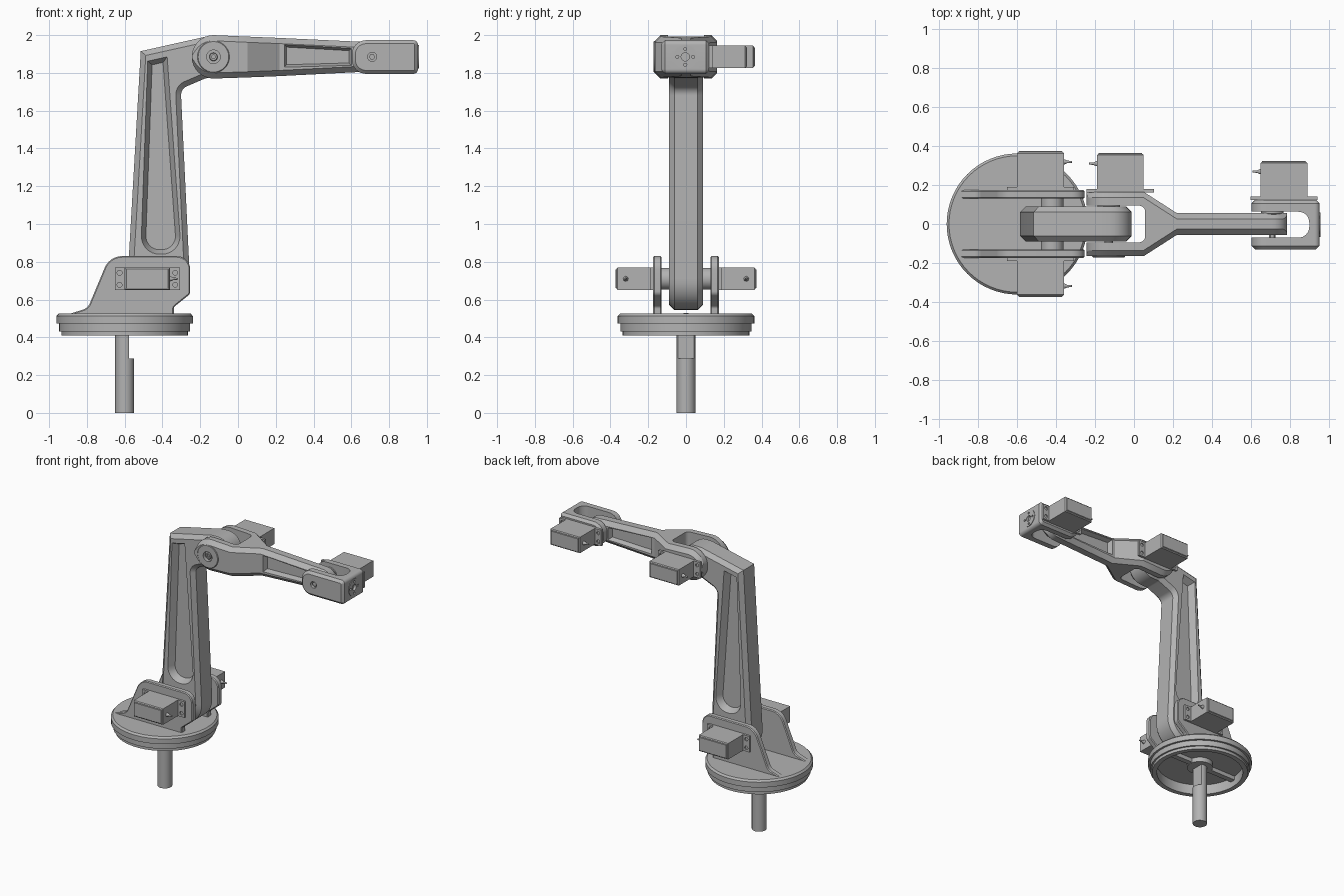
import bpy, bmesh, math
from mathutils import Vector, Matrix

if "Cube" in bpy.data.objects:
    bpy.data.objects.remove(bpy.data.objects["Cube"])

grey = bpy.data.materials.new("light grey")
grey.use_nodes = True
COLOUR = (0.45, 0.45, 0.45, 1)
grey.diffuse_color = COLOUR
grey.node_tree.nodes["Principled BSDF"].inputs["Base Color"].default_value = COLOUR

parts = []
PLACE = {"x": lambda a, b, l: (l, a, b),
         "y": lambda a, b, l: (a, l, b),
         "z": lambda a, b, l: (a, b, l)}


def loft(name, rings, axis="y"):
    """Skin a stack of equal-sized 2D rings [(profile, level)] and cap the ends."""
    bm = bmesh.new()
    rows = [[bm.verts.new(PLACE[axis](p[0], p[1], level)) for p in prof] for prof, level in rings]
    n = len(rows[0])
    for low, high in zip(rows, rows[1:]):
        for i in range(n):
            j = (i + 1) % n
            bm.faces.new((low[i], low[j], high[j], high[i]))
    bm.faces.new(rows[0])
    bm.faces.new(rows[-1])
    bmesh.ops.recalc_face_normals(bm, faces=bm.faces)
    mesh = bpy.data.meshes.new(name)
    bm.to_mesh(mesh)
    bm.free()
    mesh.materials.append(grey)
    obj = bpy.data.objects.new(name, mesh)
    bpy.context.scene.collection.objects.link(obj)
    parts.append(obj)
    return obj


def rounded(corners, seg=8):
    """Counter-clockwise polygon of (a, b, radius) with rounded corners."""
    out = []
    for i, (a, b, r) in enumerate(corners):
        p = Vector((a, b))
        if r == 0:
            out.append(p)
            continue
        d1 = (Vector(corners[i - 1][:2]) - p).normalized()
        d2 = (Vector(corners[(i + 1) % len(corners)][:2]) - p).normalized()
        ang = d1.angle(d2)
        t = r / math.tan(ang / 2)
        c = p + (d1 + d2).normalized() * r / math.sin(ang / 2)
        s, e = p + d1 * t - c, p + d2 * t - c
        turn = math.copysign(math.pi - ang, s.x * e.y - s.y * e.x)
        out += [c + Matrix.Rotation(turn * k / seg, 2) @ s for k in range(seg + 1)]
    return out


def inset(prof, d):
    out = []
    for i, p in enumerate(prof):
        e1 = (p - prof[i - 1]).normalized()
        e2 = (prof[(i + 1) % len(prof)] - p).normalized()
        n1, n2 = Vector((-e1.y, e1.x)), Vector((-e2.y, e2.x))
        out.append(p + (n1 + n2) * d / (1 + n1.dot(n2)))
    return out


def circle(a, b, r, n=32):
    return [Vector((a + r * math.cos(t * math.tau / n), b + r * math.sin(t * math.tau / n)))
            for t in range(n)]


def rect(a0, b0, a1, b1, r=0):
    return rounded([(a0, b0, r), (a1, b0, r), (a1, b1, r), (a0, b1, r)])


def slab(name, prof, l0, l1, c=0, axis="y"):
    """Extruded profile with chamfered rims."""
    if c == 0:
        return loft(name, [(prof, l0), (prof, l1)], axis)
    small = inset(prof, c)
    return loft(name, [(small, l0), (prof, l0 + c), (prof, l1 - c), (small, l1)], axis)


def cut(obj, cutter):
    cutter.hide_render = True
    mod = obj.modifiers.new("cut", "BOOLEAN")
    mod.operation, mod.solver, mod.object = "DIFFERENCE", "EXACT", cutter
    bpy.context.view_layer.objects.active = obj
    bpy.ops.object.modifier_apply(modifier=mod.name)
    parts.remove(cutter)
    bpy.data.objects.remove(cutter)


def pockets(obj, prof, surface, floor, slope):
    """Slope-walled recess on both faces."""
    for s in (-1, 1):
        cut(obj, loft("cutter", [(prof, s * (surface + 0.02)), (prof, s * surface),
                                 (inset(prof, slope), s * floor)]))


# Drive shaft with a flat on its upper half
SX = -0.6
shaft = slab("drive_shaft", circle(SX, 0, 0.05), 0, 0.5, axis="z")
cut(shaft, slab("cutter", rect(SX + 0.024, -0.1, SX + 0.1, 0.1), 0.287, 0.6, axis="z"))

# Hollow turntable
steps = [(0.3, 0.485), (0.3, 0.41), (0.335, 0.41), (0.335, 0.432), (0.347, 0.432),
         (0.347, 0.473), (0.362, 0.473), (0.362, 0.512), (0.35, 0.525)]
loft("turntable", [(circle(SX, 0, r, 64), z) for r, z in steps], "z")
slab("turntable_hub", circle(SX, 0, 0.09), 0.45, 0.49, axis="z")
slab("turntable_rib", rect(SX - 0.305, -0.02, SX + 0.305, 0.02), 0.455, 0.49, axis="z")
slab("centre_pin", circle(SX, 0, 0.013, 16), 0.52, 0.529, axis="z")

# Shoulder side plates
plate = rounded([(-0.9, 0.518, 0), (-0.34, 0.518, 0), (-0.34, 0.56, 0.02), (-0.253, 0.63, 0.03),
                 (-0.253, 0.83, 0.07), (-0.68, 0.83, 0.1), (-0.795, 0.555, 0.06), (-0.88, 0.528, 0)])
for s, side in ((-1, "front"), (1, "back")):
    slab(side + "_shoulder_plate", plate, *sorted((s * 0.13, s * 0.174)), 0.006)

# Upper arm with bent top and elbow boss
arm = slab("upper_arm", rounded([
    (-0.594, 0.545, 0.16), (-0.247, 0.545, 0.16), (-0.303, 1.715, 0.05), (-0.17, 1.772, 0.05),
    (-0.013, 1.772, 0.108), (-0.013, 1.995, 0.108), (-0.17, 1.992, 0.1), (-0.515, 1.915, 0)]),
    -0.09, 0.09, 0.028)
pockets(arm, rounded([(-0.515, 0.84, 0.095), (-0.3, 0.84, 0.095),
                      (-0.375, 1.885, 0), (-0.478, 1.862, 0)]), 0.09, 0.04, 0.024)

# Forearm: eight-sided sections along x, with round ends
EX, WX, AZ = -0.13, 0.71, 1.885


def section(x, w, lo, hi):
    c = min(0.03, (hi - lo) * 0.3)
    return ([Vector(p) for p in ((-w + c, lo), (w - c, lo), (w, lo + c), (w, hi - c),
                                 (w - c, hi), (-w + c, hi), (-w, hi - c), (-w, lo + c))], x)


rings = []
for k in range(1, 9):
    t = k * math.pi / 16
    h = 0.115 * math.sin(t)
    rings.append(section(EX - 0.115 * math.cos(t), 0.165, AZ - h, AZ + h))
rings += [section(0.05, 0.165, 1.776, 1.992), section(0.22, 0.056, 1.783, 1.985)]
for k in range(8, 0, -1):
    t = k * math.pi / 16
    h = 0.077 * math.sin(t)
    rings.append(section(WX + 0.077 * math.cos(t), 0.056, AZ - h, AZ + h))
forearm = loft("forearm", rings, "x")
cut(forearm, slab("cutter", rect(-0.4, -0.094, 0.057, 0.094, 0.03), 1.6, 2.2, axis="z"))
pockets(forearm, rounded([(0.245, 1.83, 0), (0.6, 1.84, 0), (0.6, 1.93, 0), (0.245, 1.95, 0)]),
        0.056, 0.022, 0.013)

# Elbow boss and pivot bolt
boss = slab("elbow_boss", circle(EX, AZ, 0.085), -0.171, -0.12, 0.004)
for target in (boss, forearm):
    cut(target, slab("cutter", circle(EX, AZ, 0.036), -0.2, -0.145))
bolt = slab("elbow_bolt", circle(EX, AZ, 0.022, 24), -0.165, 0.16, 0.003)
cut(bolt, slab("cutter", circle(EX, AZ, 0.011, 6), -0.2, -0.155))

# Wrist fork
wrist = slab("wrist_fork", rounded([(0.603, 1.795, 0.075), (0.953, 1.795, 0.025),
                                    (0.953, 1.973, 0.025), (0.603, 1.973, 0.075)]),
             -0.13, 0.123, 0.018)
cut(wrist, slab("cutter", rect(0.4, -0.07, 0.9, 0.063, 0.055), 1.6, 2.2, axis="z"))
cut(wrist, slab("cutter", circle(WX, AZ, 0.024), -0.2, -0.11))
slab("wrist_bolt", circle(WX, AZ, 0.016, 6), -0.12, 0.12)

# Tool flange on the fork end, with bolt holes
flange = slab("tool_flange", circle(-0.004, AZ, 0.063), 0.93, 0.957, axis="x")
holes = [(0, 0, 0.022)] + [(0.042 * math.cos(q), 0.042 * math.sin(q), 0.008)
                           for q in (0, math.pi / 2, math.pi, math.pi * 1.5)]
for a, b, r in holes:
    for target in (flange, wrist):
        cut(target, slab("cutter", circle(a - 0.004, AZ + b, r, 16), 0.94, 1, axis="x"))


# Servo motors: axis position, body direction d along x, side s along y
def servo(name, x, z, d, s, y, inner):
    def box(part, u0, u1, h, y0, y1, c=0.0):
        a, b = sorted((x + d * u0, x + d * u1))
        return slab(name + part, rect(a, z - h, b, z + h), *sorted((s * y0, s * y1)), c)

    box("_body", -0.06, 0.18, 0.059, y - 0.005, y + 0.195, 0.006)
    box("_lid", -0.052, 0.172, 0.05, y + 0.19, y + 0.2, 0.002)
    tabs = box("_tabs", -0.113, 0.232, 0.059, y - 0.002, y + 0.016)
    for u in (-0.088, 0.207):
        for v in (-0.032, 0.032):
            hole = circle(x + d * u, z + v, 0.013, 16)
            cut(tabs, slab("cutter", hole, *sorted((s * (y + 0.008), s * (y + 0.05)))))
    slab(name + "_horn", circle(x, z, 0.058), *sorted((s * inner, s * y)), 0.004)
    end = [(0.019, -0.05), (0.016, -0.065), (0.008, -0.078), (0.006, -0.102)]
    loft(name + "_cable", [(circle(s * (y + 0.145), z, r * 0.8, 12), x + d * u) for r, u in end], "x")


servo("front_shoulder_servo", -0.42, 0.71, -1, -1, 0.174, 0.085)
servo("back_shoulder_servo", -0.42, 0.71, -1, 1, 0.174, 0.085)
servo("elbow_servo", EX, AZ, 1, 1, 0.165, 0.085)
servo("wrist_servo", WX, AZ, 1, 1, 0.124, 0.05)

# Smooth round surfaces, keep hard edges
bpy.ops.object.select_all(action="DESELECT")
for obj in parts:
    obj.select_set(True)
bpy.context.view_layer.objects.active = parts[0]
bpy.ops.object.shade_smooth_by_angle(angle=math.radians(25))
